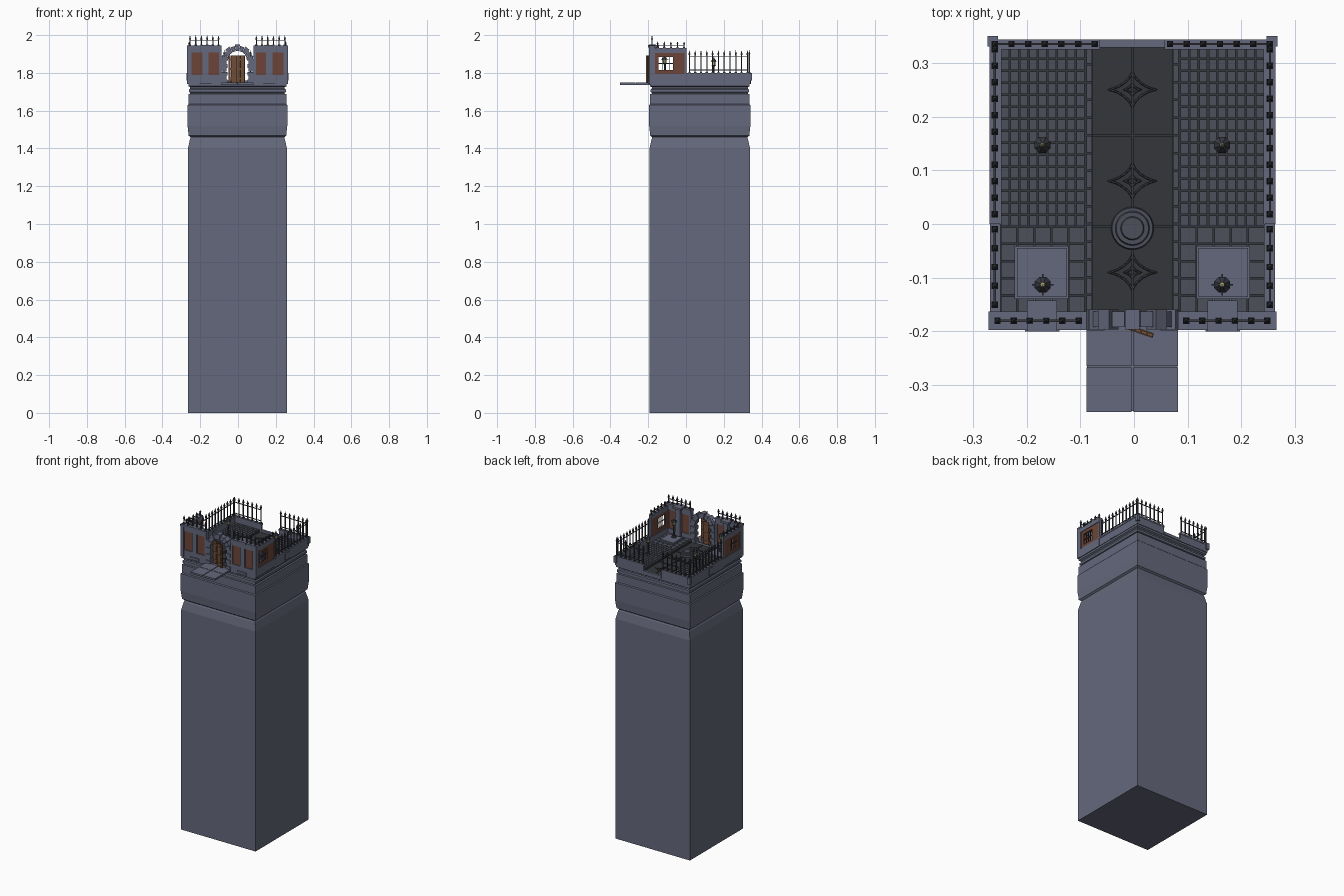
import bpy, bmesh
from math import pi, sin, cos, radians
from mathutils import Matrix, Vector

if "Cube" in bpy.data.objects:
    bpy.data.objects.remove(bpy.data.objects["Cube"])

C = -0.003  # symmetry plane in x

def material(name, col):
    m = bpy.data.materials.new(name)
    m.diffuse_color = (*col, 1)
    m.use_nodes = True
    m.node_tree.nodes["Principled BSDF"].inputs["Base Color"].default_value = m.diffuse_color
    return m

STONE = material("slate", (0.13, 0.14, 0.20))
FLOOR = material("floor_slate", (0.075, 0.08, 0.105))
DARK = material("dark_slate", (0.035, 0.037, 0.043))
IRON = material("iron", (0.04, 0.042, 0.055))
BRICK = material("brick", (0.15, 0.06, 0.04))
WOOD = material("wood", (0.16, 0.075, 0.04))
GLASS = material("lamp_glass", (0.45, 0.42, 0.18))

class Part:
    """Collects primitives into one mesh object."""
    def __init__(self, name, mat):
        self.name, self.mat, self.bm = name, mat, bmesh.new()

    def box(self, x0, x1, y0, y1, z0, z1, sym=False, rot=0):
        spans = [(x0, x1)]
        if sym:  # x given relative to the symmetry plane
            spans = [(C + x0, C + x1), (C - x1, C - x0)]
        for a, b in spans:
            m = Matrix.Translation(((a + b) / 2, (y0 + y1) / 2, (z0 + z1) / 2))
            m = m @ Matrix.Rotation(rot, 4, 'Z') @ Matrix.Diagonal((b - a, y1 - y0, z1 - z0, 1))
            bmesh.ops.create_cube(self.bm, size=1, matrix=m)

    def cone(self, x, y, z0, z1, r0, r1, n=8):
        bmesh.ops.create_cone(self.bm, cap_ends=True, segments=n, radius1=r0, radius2=r1,
                              depth=z1 - z0, matrix=Matrix.Translation((x, y, (z0 + z1) / 2))
                              @ Matrix.Rotation(pi / n, 4, 'Z'))

    def loft(self, rings):
        """Skin a list of point rings and cap both ends."""
        vs = [[self.bm.verts.new(p) for p in r] for r in rings]
        n = len(vs[0])
        for a, b in zip(vs, vs[1:]):
            for i in range(n):
                j = (i + 1) % n
                self.bm.faces.new((a[i], a[j], b[j], b[i]))
        self.bm.faces.new(vs[0][::-1])
        self.bm.faces.new(vs[-1])

    def done(self):
        bmesh.ops.recalc_face_normals(self.bm, faces=self.bm.faces)
        me = bpy.data.meshes.new(self.name)
        self.bm.to_mesh(me)
        self.bm.free()
        me.materials.append(self.mat)
        ob = bpy.data.objects.new(self.name, me)
        bpy.context.collection.objects.link(ob)
        return ob

# Tower shaft with neck, frieze and cornice: (inset, z)
profile = [(0, 0), (0, 1.40), (.011, 1.45), (.014, 1.455), (.014, 1.46), (.003, 1.468), (.003, 1.475),
           (-.002, 1.52), (-.002, 1.63), (.003, 1.635), (.003, 1.688), (.012, 1.69), (.012, 1.695),
           (.006, 1.698), (.006, 1.712), (.012, 1.717), (.012, 1.724), (.002, 1.73), (.002, 1.742)]
p = Part("tower_shaft", STONE)
p.loft([[(C + sx * (.262 - i), .073 + sy * (.266 - i), z)
         for sx, sy in ((-1, -1), (1, -1), (1, 1), (-1, 1))] for i, z in profile])
p.done()

# Landing slabs in front of the gate
p = Part("front_landing", STONE)
for y0, y1 in ((-.35, -.267), (-.264, -.19)):
    p.box(.002, .085, y0, y1, 1.737, 1.748, sym=True)
p.box(C - .084, C + .084, -.348, -.19, 1.737, 1.744)
p.done()

# Centre aisle with ribs and star mouldings
p = Part("aisle_floor", DARK)
p.box(C - .074, C + .074, -.165, .33, 1.74, 1.746)
p.box(C - .002, C + .002, -.165, .33, 1.746, 1.749)
for y in (-.005, .165, .33):
    p.box(C - .074, C + .074, y - .002, y + .002, 1.746, 1.749)
p.done()
for k, y in enumerate((-.09, .08, .25)):
    cu = bpy.data.curves.new("aisle_star", 'CURVE')
    cu.dimensions, cu.bevel_depth, cu.bevel_resolution = '3D', .002, 0
    for s in (1, .35):
        sp = cu.splines.new('POLY')
        sp.points.add(31)
        sp.use_cyclic_u = True
        for i, q in enumerate(sp.points):
            t = 2 * pi * i / 32
            q.co = (C + s * .045 * cos(t) ** 3, y + s * .034 * sin(t) ** 3, 1.747, 1)
    cu.materials.append(DARK)
    bpy.context.collection.objects.link(bpy.data.objects.new(f"aisle_star_{k}", cu))

# Raised tiled side floors
p = Part("side_floor_base", DARK)
p.box(.074, .25, -.17, .33, 1.74, 1.757, sym=True)
p.done()
p = Part("side_floor_tiles", FLOOR)
def tiles(x0, x1, y0, y1, nx, ny, g=.0015):
    dx, dy = (x1 - x0) / nx, (y1 - y0) / ny
    for i in range(nx):
        for j in range(ny):
            p.box(x0 + i * dx + g, x0 + (i + 1) * dx - g, y0 + j * dy + g, y0 + (j + 1) * dy - g,
                  1.755, 1.761, sym=True)
tiles(.088, .246, -.005, .33, 9, 15)
tiles(.088, .246, -.165, -.005, 5, 5)
tiles(.074, .087, -.165, .33, 1, 15)
p.done()

# Round stepped plinth in the aisle
p = Part("round_plinth", FLOOR)
for r, z0, z1 in ((.040, 1.745, 1.757), (.032, 1.757, 1.763), (.022, 1.763, 1.769)):
    p.cone(C, -.008, z0, z1, r, r - .002, 32)
p.done()

# Square pedestals under the front lamps
p = Part("lamp_pedestals", STONE)
p.box(.119, .219, -.14, -.041, 1.755, 1.768, sym=True)
p.box(.123, .215, -.136, -.045, 1.768, 1.772, sym=True)
p.done()

# Brick infill of front and side walls, with side window openings
p = Part("brick_panels", BRICK)
p.box(.088, .255, -.188, -.172, 1.75, 1.93, sym=True)
for y0, y1, z0, z1 in ((-.17, -.145, 1.79, 1.91), (-.07, -.005, 1.79, 1.91),
                       (-.145, -.07, 1.79, 1.815), (-.145, -.07, 1.885, 1.91)):
    p.box(.249, .261, y0, y1, z0, z1, sym=True)
p.done()

# Stone frame of the walls: plinths, piers, cornices
p = Part("wall_stonework", STONE)
p.box(.085, .264, -.194, -.166, 1.742, 1.788, sym=True)
p.box(.085, .266, -.194, -.166, 1.907, 1.932, sym=True)
p.box(.085, .268, -.197, -.163, 1.932, 1.944, sym=True)
p.box(.243, .267, -.195, -.165, 1.742, 1.94, sym=True)
p.box(.085, .098, -.193, -.167, 1.742, 1.94, sym=True)
p.box(.152, .186, -.195, -.15, 1.742, 1.94, sym=True)
p.box(.136, .2, -.2, -.14, 1.742, 1.757, sym=True)
p.box(.140, .196, -.2, -.142, 1.935, 1.948, sym=True)
p.box(.245, .265, -.166, .0, 1.742, 1.795, sym=True)
p.box(.245, .265, -.166, .0, 1.905, 1.932, sym=True)
p.box(.247, .264, -.008, .002, 1.742, 1.932, sym=True)
p.box(.247, .264, -.17, -.163, 1.742, 1.932, sym=True)
# low parapets along sides and back
p.box(.246, .263, .0, .34, 1.742, 1.79, sym=True)
p.box(.244, .266, .0, .343, 1.79, 1.80, sym=True)
p.box(.244, .266, .1, .15, 1.742, 1.786, sym=True)
p.box(.062, .263, .327, .341, 1.742, 1.79, sym=True)
p.box(.060, .266, .325, .343, 1.79, 1.80, sym=True)
p.box(.250, .270, .330, .350, 1.76, 1.80, sym=True)
p.box(C - .062, C + .062, .328, .343, 1.742, 1.76)
p.done()

# Window bars
p = Part("window_bars", IRON)
for y in (-.126, -.107, -.089):
    p.box(.253, .257, y - .002, y + .002, 1.815, 1.885, sym=True)
p.box(.253, .257, -.145, -.07, 1.848, 1.852, sym=True)
p.done()

# Gate arch: alternating jamb blocks and voussoirs with a keystone
p = Part("gate_arch", STONE)
for i in range(6):
    w, d = (.052, .004) if i % 2 == 0 else (.058, 0)
    z = 1.745 + i * .0205
    p.box(w, .085, -.194 - d, -.163 + d, z, z + .0195, sym=True)
n = 9
for i in range(n):
    a0, a1 = pi * i / n + .015, pi * (i + 1) / n - .015
    r1, d = (.085, .004) if i % 2 == 0 else (.078, 0)
    p.loft([[(C + r * cos(a), y, 1.866 + r * sin(a)) for r, a in
             ((.05, a0), (r1, a0), (r1, a1), (.05, a1))] for y in (-.192 - d, -.163 + d)])
p.done()

# Plank doors: closed left leaf, loose right leaf standing ajar
p = Part("gate_doors", WOOD)
for cx, cy, rot in ((C - .023, -.178, 0), (.013, -.2, radians(-19))):
    u = Vector((cos(rot), sin(rot)))
    for k in range(4):
        q = Vector((cx, cy)) + u * (k - 1.5) * .012
        p.box(q.x - .0055, q.x + .0055, q.y - .003, q.y + .003, 1.75, 1.893, rot=rot)
    for z in (1.77, 1.82, 1.87):
        p.box(cx - .024, cx + .024, cy - .0045, cy + .0045, z - .005, z + .005, rot=rot)
p.done()

# Iron railings
p = Part("iron_railings", IRON)
def railing(a, b, n, z0, z1, rails):
    for s in (1, -1):
        for i in range(n):
            t = i / (n - 1)
            x, y = C + s * (a[0] + (b[0] - a[0]) * t), a[1] + (b[1] - a[1]) * t
            h = min(.028, (z1 - z0) * .5)
            p.box(x - .006, x + .006, y - .006, y + .006, z0, z0 + .005)
            p.box(x - .0028, x + .0028, y - .0028, y + .0028, z0, z1 - h * .6)
            p.cone(x, y, z1 - h, z1 - h * .65, .004, .0075, 4)
            p.cone(x, y, z1 - h * .65, z1, .006, .0003, 4)
    for z in rails:
        x0, x1 = sorted((a[0], b[0]))
        y0, y1 = sorted((a[1], b[1]))
        p.box(x0 - .002, x1 + .002, y0 - .002, y1 + .002, z - .002, z + .002, sym=True)
railing((.1, -.18), (.251, -.18), 6, 1.944, 2.0, (1.97,))
railing((.256, -.15), (.256, -.01), 5, 1.932, 1.966, (1.946,))
railing((.256, .018), (.256, .325), 11, 1.80, 1.92, (1.815, 1.885))
railing((.07, .335), (.256, .335), 7, 1.80, 1.92, (1.815, 1.885))
p.done()

# Lamp posts and their lanterns
posts, glass = Part("lamp_posts", IRON), Part("lamp_lanterns", GLASS)
for s in (1, -1):
    for y, z in ((.147, 1.761), (-.113, 1.772)):
        x = C + s * .167
        posts.cone(x, y, z, z + .012, .015, .011)
        posts.cone(x, y, z + .012, z + .075, .005, .004)
        posts.cone(x, y, z + .072, z + .08, .006, .012)
        glass.cone(x, y, z + .08, z + .1, .009, .012)
        posts.cone(x, y, z + .1, z + .116, .016, .004)
        glass.cone(x, y, z + .116, 1.89, .004, .001)
        if y < 0:  # four side spikes on the front pair
            posts.box(x - .02, x + .02, y - .0015, y + .0015, z + .098, z + .102)
            posts.box(x - .0015, x + .0015, y - .02, y + .02, z + .098, z + .102)
posts.done()
glass.done()
